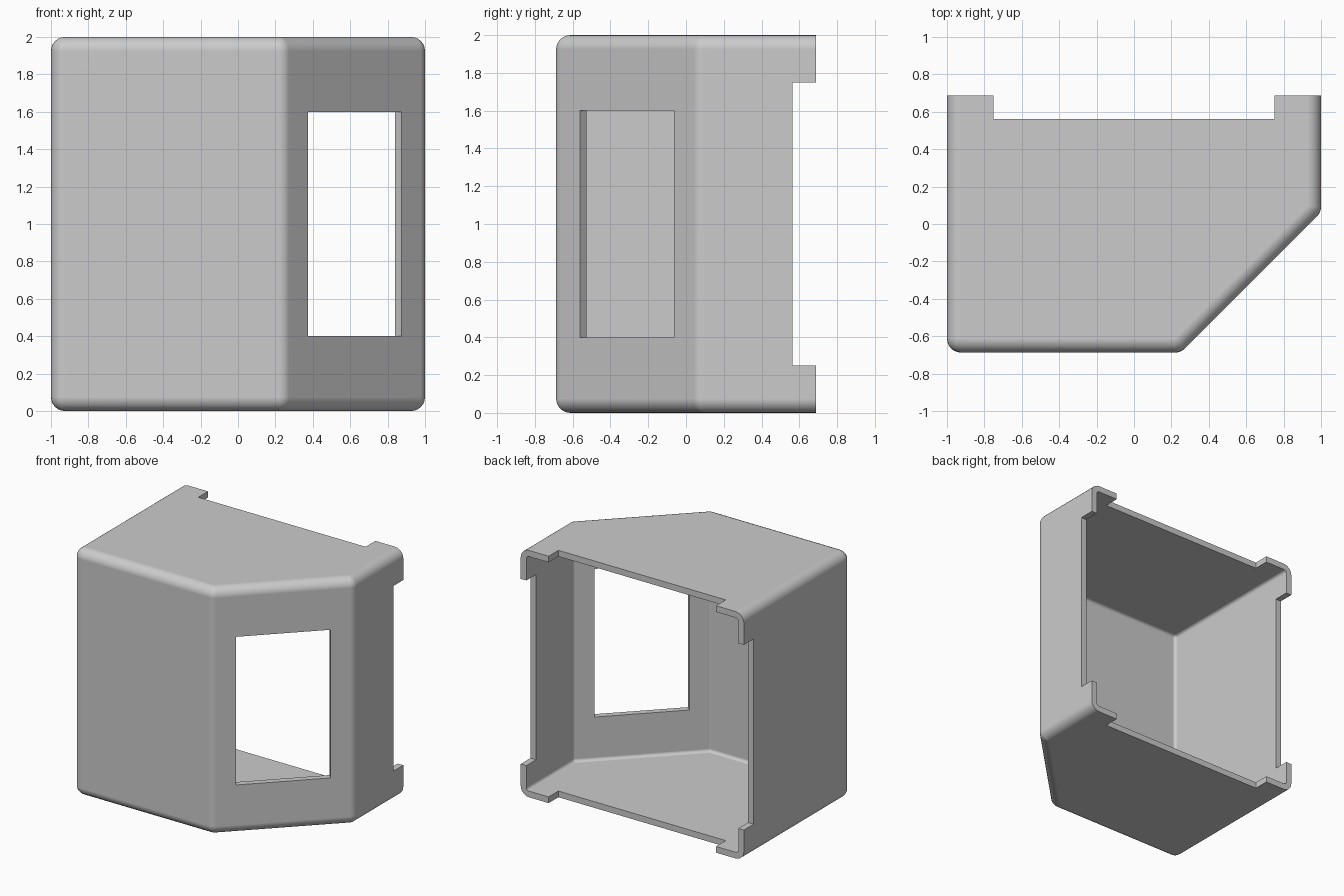
import bpy
import bmesh
from math import sin, cos, pi, sqrt

cube = bpy.data.objects.get("Cube")
if cube:
    bpy.data.objects.remove(cube)

BACK = 0.6875      # rear plane (front plane is the negative)
HEIGHT = 2.0
RADIUS = 0.075     # outer rounding
WALL = 0.05
STEPS = 6

grey = bpy.data.materials.new("light grey")
grey.use_nodes = True
grey.diffuse_color = (0.6, 0.6, 0.6, 1)
grey.node_tree.nodes["Principled BSDF"].inputs["Base Color"].default_value = (0.6, 0.6, 0.6, 1)


def link(name, bm):
    bmesh.ops.recalc_face_normals(bm, faces=bm.faces)
    mesh = bpy.data.meshes.new(name)
    bm.to_mesh(mesh)
    bm.free()
    mesh.materials.append(grey)
    obj = bpy.data.objects.new(name, mesh)
    bpy.context.collection.objects.link(obj)
    return obj


def rounded_body(name, rho, back):
    """Chamfered plan swept by a ball of radius rho; open end is cut square."""
    r = RADIUS
    side, front, slant = 1 - r, -BACK + r, r * sqrt(2)
    # Plan corners: x, y, first and last outward angle
    corners = [
        (-side, back, pi, pi),
        (-side, front, pi, 1.5 * pi),
        (0.25 + r - slant, front, 1.5 * pi, 1.75 * pi),
        (side, 0.0625 - r + slant, 1.75 * pi, 2 * pi),
        (side, back, 2 * pi, 2 * pi),
    ]
    plan = []
    for x, y, a, b in corners:
        n = STEPS if b > a else 0
        plan += [(x, y, a + (b - a) * i / max(n, 1)) for i in range(n + 1)]
    lift = [(r, -pi / 2 + pi / 2 * i / STEPS) for i in range(STEPS + 1)]
    lift += [(HEIGHT - r, pi / 2 * i / STEPS) for i in range(STEPS + 1)]

    bm = bmesh.new()
    rings = []
    for z, t in lift:
        s = rho * cos(t)
        rings.append([bm.verts.new((x + s * cos(a), y + s * sin(a), z + rho * sin(t)))
                      for x, y, a in plan])
    for low, high in zip(rings, rings[1:]):
        for i in range(len(plan) - 1):
            bm.faces.new((low[i], low[i + 1], high[i + 1], high[i]))
    bm.faces.new(rings[0])
    bm.faces.new(rings[-1])
    # Flat rear face
    bm.faces.new([k[0] for k in rings] + [k[-1] for k in reversed(rings)])
    bmesh.ops.remove_doubles(bm, verts=bm.verts, dist=0.0001)
    return link(name, bm)


def box(name, centre, size, turn=0):
    bm = bmesh.new()
    bmesh.ops.create_cube(bm, size=1)
    bmesh.ops.scale(bm, vec=size, verts=bm.verts)
    obj = link(name, bm)
    obj.location = centre
    obj.rotation_euler.z = turn
    return obj


shell = rounded_body("housing_shell", RADIUS, BACK)

cutters = [
    rounded_body("cavity_cutter", RADIUS - WALL, BACK + 0.3),
    # Rear notches leave a tab at each corner
    box("top_bottom_notch_cutter", (0, 0.8625, 1), (1.5, 0.6, 2.4)),
    box("side_notch_cutter", (0, 0.8625, 1), (2.4, 0.6, 1.5)),
    # Opening in the angled wall
    box("window_cutter", (0.625, -0.3125, 1), (sqrt(0.5), 0.3, 1.2), pi / 4),
]

bpy.context.view_layer.objects.active = shell
for cutter in cutters:
    cutter.hide_render = True
    mod = shell.modifiers.new("cut", "BOOLEAN")
    mod.operation = "DIFFERENCE"
    mod.solver = "EXACT"
    mod.object = cutter
    bpy.ops.object.modifier_apply(modifier=mod.name)
for cutter in cutters:
    bpy.data.objects.remove(cutter)

# Smooth roundings, crisp cut edges
bpy.ops.object.select_all(action="DESELECT")
shell.select_set(True)
bpy.ops.object.shade_smooth_by_angle(angle=pi / 6)
weighted = shell.modifiers.new("weighted_normals", "WEIGHTED_NORMAL")
weighted.keep_sharp = True
